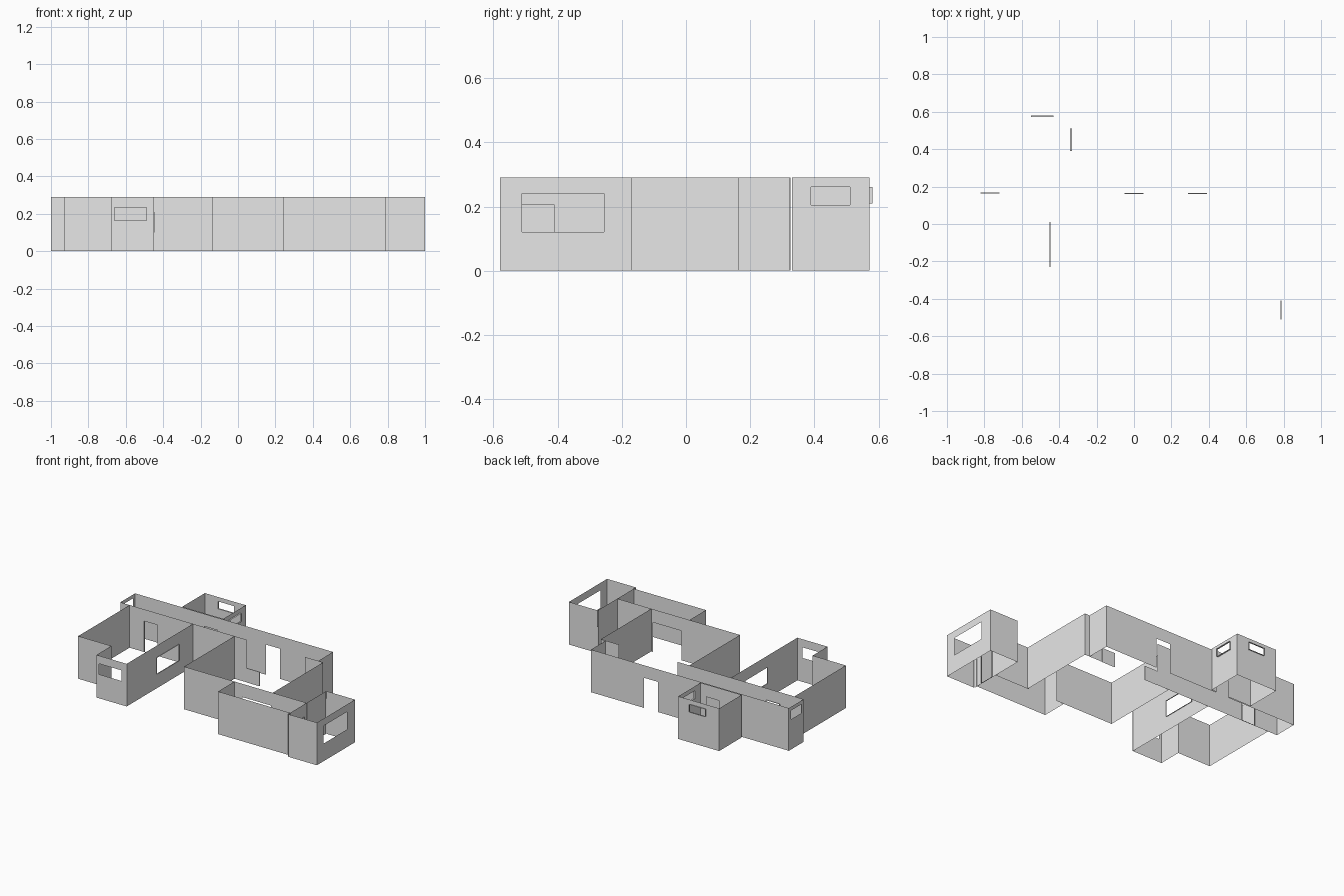
import bpy

if "Cube" in bpy.data.objects:
    bpy.data.objects.remove(bpy.data.objects["Cube"])

H = 0.29  # wall height

grey = bpy.data.materials.new("wall grey")
grey.diffuse_color = (0.8, 0.8, 0.8, 1)
grey.use_nodes = True
grey.node_tree.nodes["Principled BSDF"].inputs["Base Color"].default_value = grey.diffuse_color


def place(axis, pos, a, z):
    """Point on a wall: axis 'x' runs along x at y=pos, axis 'y' runs along y at x=pos."""
    return (a, pos, z) if axis == 'x' else (pos, a, z)


def make(name, verts, faces):
    me = bpy.data.meshes.new(name)
    me.from_pydata(verts, [], faces)
    me.materials.append(grey)
    ob = bpy.data.objects.new(name, me)
    bpy.context.collection.objects.link(ob)
    return ob


def wall(name, axis, pos, a0, a1, hole=None, reveal=0.0):
    """Thin wall sheet; hole = (start, end, bottom, top), reveal = depth of the frame."""
    verts, faces = [], []

    def quad(*pts):
        faces.append(tuple(range(len(verts), len(verts) + 4)))
        verts.extend(pts)

    def panel(s, e, b, t):
        if e - s > 1e-4 and t - b > 1e-4:
            quad(*[place(axis, pos, a, z) for a, z in ((s, b), (e, b), (e, t), (s, t))])

    if hole is None:
        panel(a0, a1, 0, H)
    else:
        s, e, b, t = hole
        panel(a0, s, 0, H)
        panel(e, a1, 0, H)
        panel(s, e, 0, b)
        panel(s, e, t, H)
        if reveal:
            ring = [(s, b), (e, b), (e, t), (s, t)]
            for i in range(4):
                (p, q), (r, w) = ring[i], ring[(i + 1) % 4]
                quad(place(axis, pos, p, q), place(axis, pos, r, w),
                     place(axis, pos + reveal, r, w), place(axis, pos + reveal, p, q))
    return make(name, verts, faces)


def half_wall(name, x0, x1, y0, y1, h):
    v = [(x, y, z) for z in (0, h) for x, y in ((x0, y0), (x1, y0), (x1, y1), (x0, y1))]
    f = [(0, 1, 5, 4), (1, 2, 6, 5), (2, 3, 7, 6), (3, 0, 4, 7), (4, 5, 6, 7)]
    return make(name, v, f)


# Front left room
wall("left_room_side", 'y', -0.93, -0.39, 0.163)
wall("left_room_front", 'x', -0.39, -0.93, -0.68)
wall("left_bay_side", 'y', -0.68, -0.55, -0.39)
wall("left_bay_front", 'x', -0.55, -0.68, -0.45, (-0.66, -0.49, 0.163, 0.235))
wall("left_room_inner_side", 'y', -0.453, -0.55, 0.163, (-0.23, 0.01, 0.10, 0.21), 0.006)

# Long hall
wall("hall_front", 'x', 0.163, -1.0, -0.05, (-0.82, -0.72, 0.0, 0.21), 0.006)
wall("hall_end", 'y', -1.0, 0.163, 0.325, (0.185, 0.30, 0.205, 0.265))
wall("hall_back_left", 'x', 0.322, -1.0, -0.2, (-0.48, -0.38, 0.0, 0.205))
wall("hall_back_right", 'x', 0.322, -0.2, 0.49, (-0.015, 0.09, 0.0, 0.205))
wall("hall_right_end", 'y', 0.49, 0.163, 0.322)

# Back room
wall("back_room_front", 'x', 0.33, -0.65, -0.34, (-0.48, -0.38, 0.0, 0.205))
wall("back_room_left", 'y', -0.65, 0.33, 0.572)
wall("back_room_back", 'x', 0.572, -0.65, -0.34, (-0.55, -0.43, 0.21, 0.26), 0.009)
wall("back_room_right", 'y', -0.342, 0.33, 0.572, (0.39, 0.51, 0.205, 0.26), 0.011)

# Main room
wall("main_room_left", 'y', -0.14, -0.38, 0.163)
wall("main_room_front", 'x', -0.38, -0.14, 0.785, (0.30, 0.515, 0.0, 0.20))
wall("main_room_right", 'y', 0.527, -0.38, 0.163)
wall("main_room_stub", 'x', 0.163, 0.39, 0.527)
for i, (x0, x1) in enumerate(((-0.05, 0.05), (0.29, 0.39))):
    half_wall("half_wall_%d" % i, x0, x1, 0.161, 0.165, 0.097)

# Passage to the right room
wall("passage_end", 'y', 0.24, -0.557, -0.38)
wall("passage_front", 'x', -0.557, 0.24, 0.785)

# Right room
wall("right_room_inner_side", 'y', 0.783, -0.58, -0.17, (-0.51, -0.41, 0.0, 0.205), 0.006)
wall("right_room_front", 'x', -0.58, 0.785, 1.0)
wall("right_room_back", 'x', -0.17, 0.785, 1.0)
wall("right_room_side", 'y', 1.0, -0.58, -0.17, (-0.51, -0.255, 0.12, 0.24))
